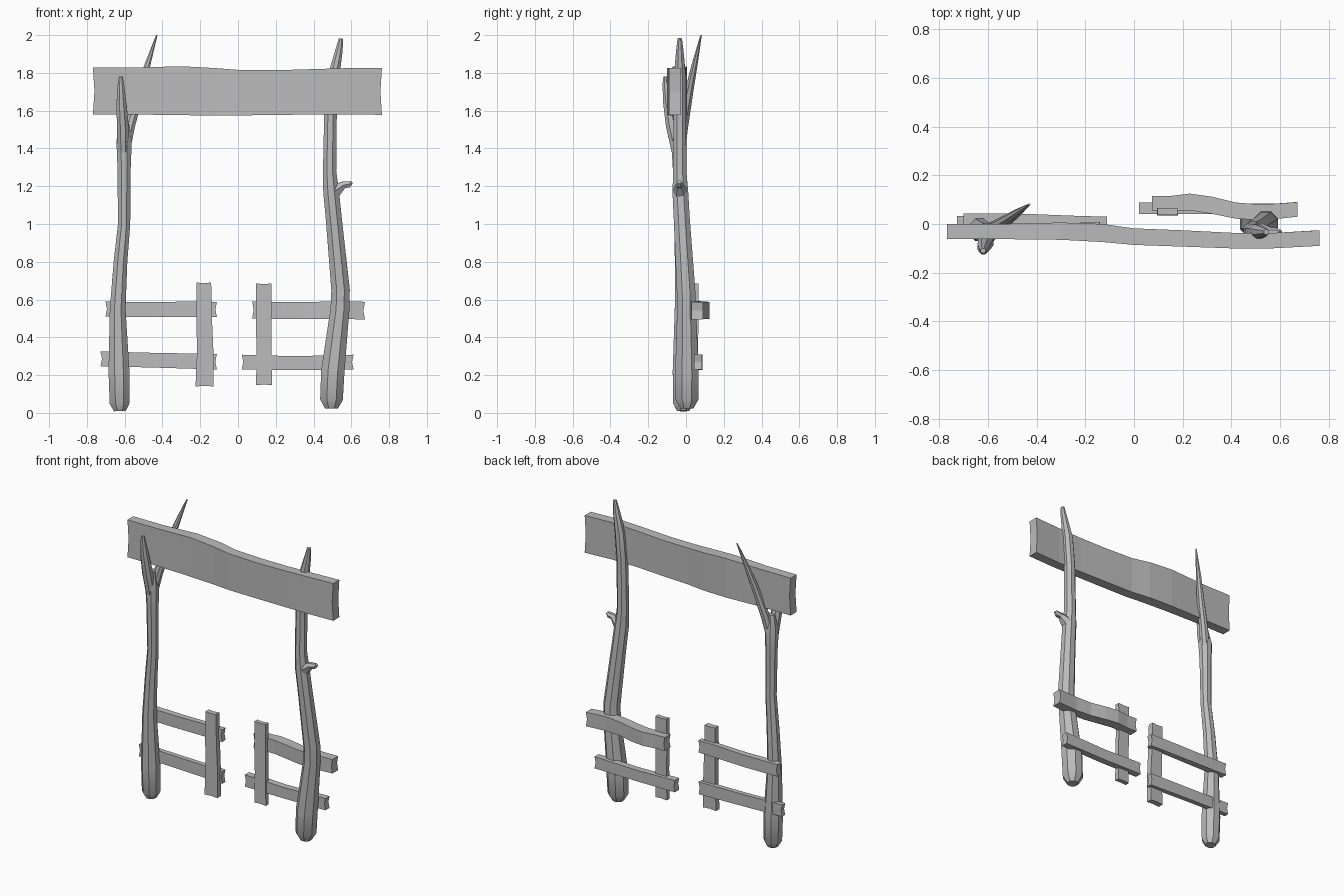
import bpy, bmesh, math
from mathutils import Vector

wood = bpy.data.materials.new("grey wood")
wood.diffuse_color = (0.5, 0.5, 0.5, 1)


def finish(name, bm, smooth=None):
    bmesh.ops.recalc_face_normals(bm, faces=bm.faces[:])
    me = bpy.data.meshes.new(name)
    bm.to_mesh(me)
    bm.free()
    me.materials.append(wood)
    ob = bpy.data.objects.new(name, me)
    bpy.context.collection.objects.link(ob)
    if smooth:
        bpy.ops.object.select_all(action='DESELECT')
        ob.select_set(True)
        bpy.context.view_layer.objects.active = ob
        bpy.ops.object.shade_smooth_by_angle(angle=math.radians(smooth))
    return ob


def bridge(bm, rings):
    for a, b in zip(rings, rings[1:]):
        n = len(a)
        for i in range(n):
            bm.faces.new((a[i], a[(i + 1) % n], b[(i + 1) % n], b[i]))


def limb(name, path, sides=8):
    """Tapered branch through (x, y, z, radius) points."""
    bm = bmesh.new()
    pts = [Vector(p[:3]) for p in path]
    rings = []
    for i, p in enumerate(pts):
        t = pts[min(i + 1, len(pts) - 1)] - pts[max(i - 1, 0)]
        q = Vector((0, 0, 1)).rotation_difference(t)
        r = path[i][3]
        ring = []
        for k in range(sides):
            a = 2 * math.pi * (k + 0.5) / sides
            ring.append(bm.verts.new(p + q @ Vector((r * math.cos(a), r * math.sin(a), 0))))
        rings.append(ring)
    bridge(bm, rings)
    bm.faces.new(rings[0])
    bm.faces.new(rings[-1])
    return finish(name, bm, 30)


def plank(name, sections, upright=False, notch=0.008):
    """Warped board through (along, y_front, y_back, low, high) sections."""
    bm = bmesh.new()
    rings = []
    last = len(sections) - 1
    for i, (s, yf, yb, lo, hi) in enumerate(sections):
        mid = (lo + hi) / 2
        cut = notch if i == 0 else -notch if i == last else 0
        prof = [(s, yf, lo), (s + cut, yf, mid), (s, yf, hi),
                (s, yb, hi), (s + cut, yb, mid), (s, yb, lo)]
        rings.append([bm.verts.new((c, b, a) if upright else (a, b, c)) for a, b, c in prof])
    bridge(bm, rings)
    for r in (rings[0], rings[-1]):
        bm.faces.new((r[0], r[1], r[4], r[5]))
        bm.faces.new((r[1], r[2], r[3], r[4]))
    return finish(name, bm)


# left forked post
limb("left_post", [
    (-0.625, -0.015, 0.01, 0.034), (-0.627, -0.015, 0.05, 0.057),
    (-0.63, -0.015, 0.22, 0.060), (-0.637, -0.018, 0.55, 0.045),
    (-0.622, -0.023, 0.80, 0.039), (-0.603, -0.03, 1.00, 0.035),
    (-0.603, -0.035, 1.30, 0.038), (-0.603, -0.038, 1.44, 0.044),
    (-0.600, -0.04, 1.53, 0.024)])
limb("left_front_prong", [
    (-0.607, -0.045, 1.38, 0.032), (-0.61, -0.075, 1.52, 0.034),
    (-0.617, -0.095, 1.64, 0.028), (-0.62, -0.108, 1.74, 0.018),
    (-0.62, -0.11, 1.78, 0.011)])
limb("left_back_prong", [
    (-0.603, -0.035, 1.37, 0.030), (-0.572, -0.015, 1.52, 0.029),
    (-0.515, 0.02, 1.72, 0.023), (-0.48, 0.045, 1.84, 0.017),
    (-0.43, 0.08, 2.0, 0.004)])

# right post with a broken stub
limb("right_post", [
    (0.495, 0.005, 0.022, 0.036), (0.495, 0.005, 0.07, 0.065),
    (0.502, 0.005, 0.22, 0.067), (0.54, 0.003, 0.55, 0.054),
    (0.543, 0.0, 0.65, 0.053), (0.508, -0.022, 1.02, 0.046),
    (0.493, -0.03, 1.17, 0.045), (0.485, -0.033, 1.28, 0.038),
    (0.490, -0.033, 1.60, 0.036), (0.505, -0.032, 1.78, 0.034),
    (0.535, -0.033, 1.92, 0.021), (0.545, -0.033, 1.982, 0.012)])
limb("right_post_stub", [
    (0.495, -0.03, 1.15, 0.04), (0.525, -0.033, 1.185, 0.036),
    (0.56, -0.035, 1.207, 0.021), (0.587, -0.035, 1.21, 0.019),
    (0.602, -0.035, 1.222, 0.011)], 6)

# large crossing board
plank("top_board", [
    (-0.768, -0.062, 0.0, 1.58, 1.828), (-0.55, -0.062, 0.0, 1.58, 1.828),
    (-0.30, -0.065, 0.006, 1.576, 1.835), (-0.13, -0.074, 0.0, 1.575, 1.826),
    (0.0, -0.086, -0.018, 1.575, 1.816), (0.2, -0.093, -0.026, 1.577, 1.814),
    (0.4, -0.10, -0.036, 1.58, 1.82), (0.57, -0.10, -0.037, 1.58, 1.825),
    (0.762, -0.09, -0.026, 1.578, 1.825)])

# left fence
plank("left_upper_rail", [
    (-0.702, 0.0, 0.044, 0.51, 0.59), (-0.45, 0.0, 0.042, 0.507, 0.586),
    (-0.25, -0.002, 0.034, 0.508, 0.59), (-0.112, -0.005, 0.03, 0.508, 0.588)])
plank("left_lower_rail", [
    (-0.728, 0.0, 0.032, 0.247, 0.325), (-0.45, 0.0, 0.032, 0.24, 0.318),
    (-0.112, -0.005, 0.028, 0.23, 0.312)])
plank("left_picket", [
    (0.14, -0.03, 0.006, -0.225, -0.13), (0.32, -0.03, 0.006, -0.217, -0.13),
    (0.50, -0.03, 0.008, -0.22, -0.138), (0.69, -0.028, 0.008, -0.22, -0.142)],
    True, 0.003)

# right fence
plank("right_upper_rail", [
    (0.075, 0.055, 0.115, 0.5, 0.59), (0.15, 0.055, 0.115, 0.498, 0.588),
    (0.23, 0.056, 0.125, 0.497, 0.587), (0.32, 0.042, 0.112, 0.496, 0.587),
    (0.42, 0.022, 0.088, 0.497, 0.588), (0.53, 0.015, 0.08, 0.497, 0.592),
    (0.672, 0.03, 0.09, 0.495, 0.588)])
plank("right_lower_rail", [
    (0.02, 0.042, 0.088, 0.23, 0.308), (0.3, 0.042, 0.085, 0.227, 0.3),
    (0.612, 0.042, 0.085, 0.23, 0.308)])
plank("right_picket", [
    (0.147, 0.034, 0.064, 0.096, 0.18), (0.35, 0.036, 0.064, 0.098, 0.178),
    (0.50, 0.036, 0.066, 0.094, 0.176), (0.685, 0.036, 0.066, 0.096, 0.178)],
    True, 0.003)
